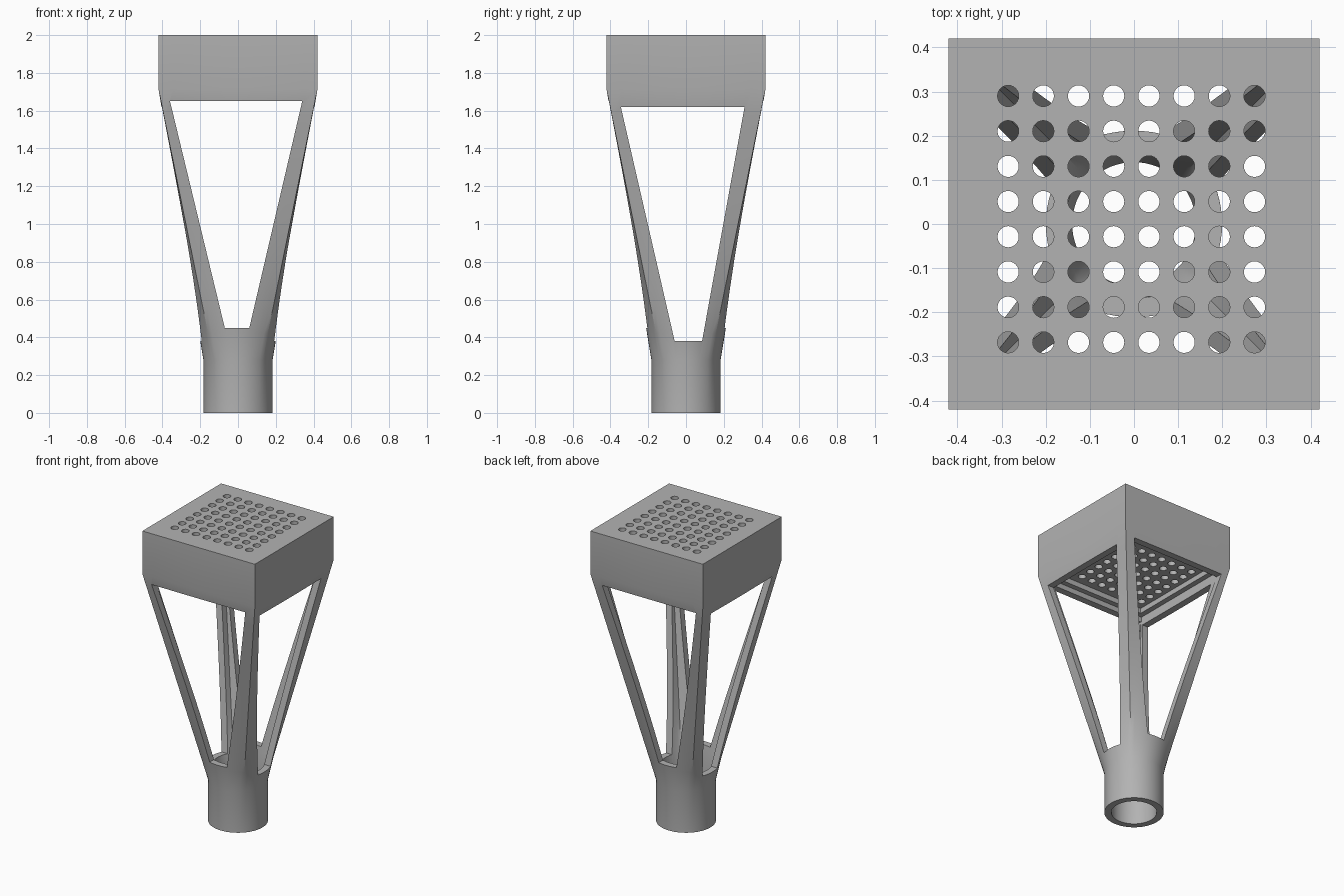
import bpy, bmesh, math

cube = bpy.data.objects.get("Cube")
if cube:
    bpy.data.objects.remove(cube, do_unlink=True)

SEGMENTS = 64

grey = bpy.data.materials.new("plain_grey")
grey.use_nodes = True
colour = (0.45, 0.45, 0.45, 1)
grey.diffuse_color = colour
grey.node_tree.nodes["Principled BSDF"].inputs["Base Color"].default_value = colour


def make_object(name, bm):
    bmesh.ops.recalc_face_normals(bm, faces=bm.faces[:])
    mesh = bpy.data.meshes.new(name)
    bm.to_mesh(mesh)
    bm.free()
    mesh.materials.append(grey)
    obj = bpy.data.objects.new(name, mesh)
    bpy.context.collection.objects.link(obj)
    return obj


def ring_points(round_radius, half_width, blend, z):
    """Section that blends from a circle (0) to a square (1)."""
    points = []
    for i in range(SEGMENTS):
        a = 2 * math.pi * i / SEGMENTS
        c, s = math.cos(a), math.sin(a)
        reach = half_width / max(abs(c), abs(s))
        r = round_radius * (1 - blend) + reach * blend
        points.append((r * c, r * s, z))
    return points


def flare(radius, half, z0, z1, steps=10):
    return [ring_points(radius, half, i / steps, z0 + (z1 - z0) * i / steps)
            for i in range(steps + 1)]


def loft(name, rings):
    bm = bmesh.new()
    loops = [[bm.verts.new(p) for p in ring] for ring in rings]
    for low, high in zip(loops, loops[1:]):
        for i in range(SEGMENTS):
            j = (i + 1) % SEGMENTS
            bm.faces.new((low[i], low[j], high[j], high[i]))
    bm.faces.new(loops[0][::-1])
    bm.faces.new(loops[-1])
    return make_object(name, bm)


def window_cutter(name, outline, along_y):
    """Trapezoid outline of (sideways, z), pushed right through the body."""
    bm = bmesh.new()
    verts = [bm.verts.new((u, -1, z) if along_y else (-1, u, z)) for u, z in outline]
    face = bm.faces.new(verts)
    out = bmesh.ops.extrude_face_region(bm, geom=[face])["geom"]
    moved = [v for v in out if isinstance(v, bmesh.types.BMVert)]
    bmesh.ops.translate(bm, verts=moved, vec=(0, 2, 0) if along_y else (2, 0, 0))
    return make_object(name, bm)


def hole_cutter():
    bm = bmesh.new()
    pitch = 0.0797
    for i in range(8):
        for j in range(8):
            made = bmesh.ops.create_cone(bm, cap_ends=True, segments=24,
                                         radius1=0.024, radius2=0.024, depth=0.5)
            bmesh.ops.translate(bm, verts=made["verts"],
                                vec=(-0.285 + pitch * i, -0.268 + pitch * j, 1.86))
    return make_object("hole_cutter", bm)


# Outer body: round socket, flaring to a square head
body = loft("socket_and_head",
            [ring_points(0.183, 0, 0, 0)]
            + flare(0.183, 0.42, 0.28, 1.71)
            + [ring_points(0, 0.42, 1, 2)])

# Hollow inside, with a stepped recess under the perforated head
hollow = loft("hollow_cutter",
              [ring_points(0.14, 0, 0, -0.1)]
              + flare(0.14, 0.37, 0.28, 1.69)
              + [ring_points(0, 0.335, 1, 1.69), ring_points(0, 0.335, 1, 1.725)])

# Openings that leave four corner legs
front_window = window_cutter("front_window_cutter",
                             [(-0.07, 0.45), (0.06, 0.45), (0.34, 1.65), (-0.36, 1.65)], True)
side_window = window_cutter("side_window_cutter",
                            [(-0.06, 0.38), (0.085, 0.38), (0.31, 1.62), (-0.345, 1.62)], False)

bpy.context.view_layer.objects.active = body
for cutter in (hollow, front_window, side_window, hole_cutter()):
    cutter.hide_render = True
    mod = body.modifiers.new(cutter.name, 'BOOLEAN')
    mod.operation = 'DIFFERENCE'
    mod.solver = 'EXACT'
    mod.object = cutter
    bpy.ops.object.modifier_apply(modifier=mod.name)
    bpy.data.objects.remove(cutter, do_unlink=True)

# Smooth the flare but keep cut edges crisp
for obj in bpy.context.selected_objects:
    obj.select_set(False)
body.select_set(True)
bpy.ops.object.shade_smooth_by_angle(angle=math.radians(30))
